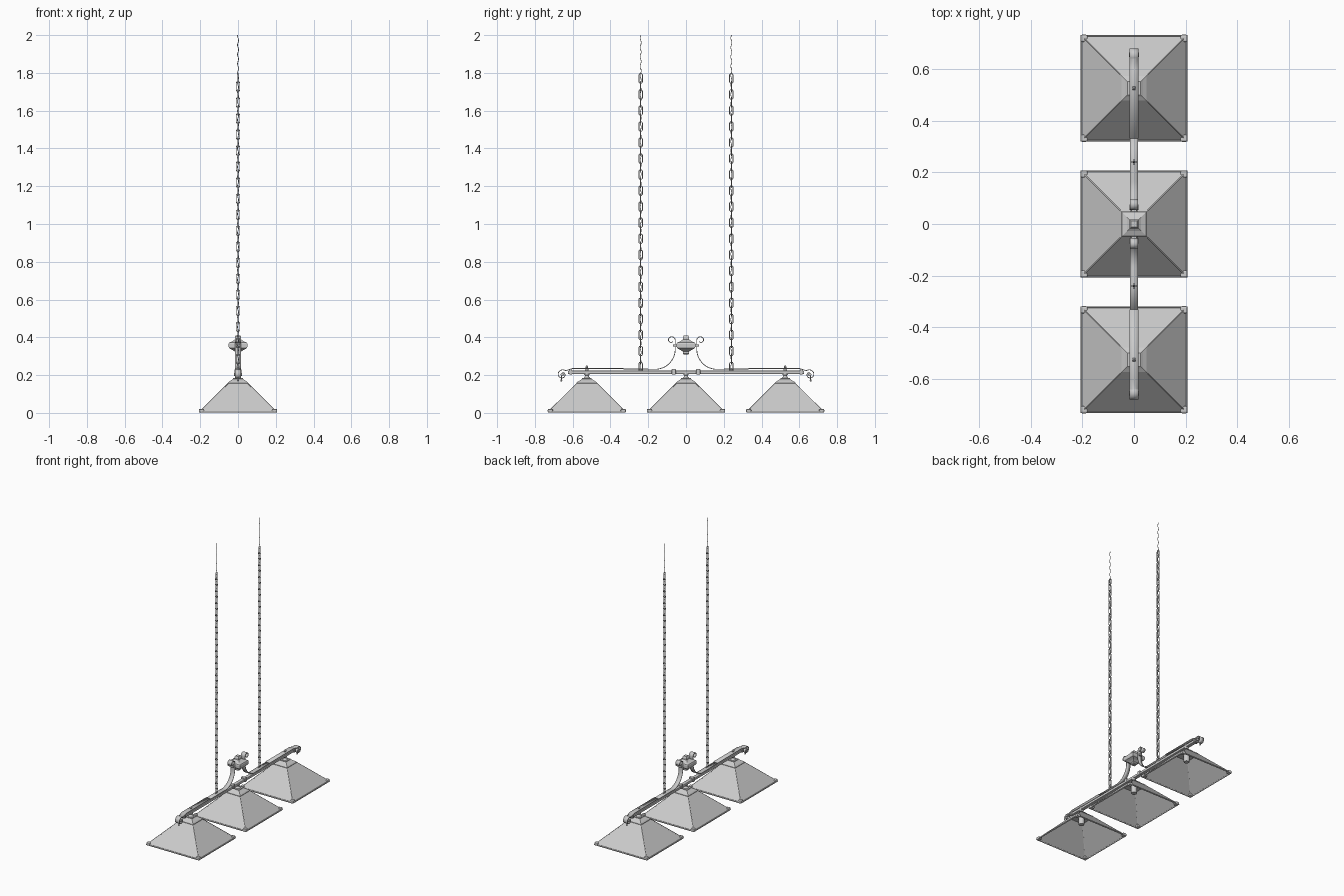
import bpy, bmesh, math
from mathutils import Vector

if "Cube" in bpy.data.objects:
    bpy.data.objects.remove(bpy.data.objects["Cube"])

PI = math.pi


def finish(name, bm, thick=0, smooth=False):
    bmesh.ops.recalc_face_normals(bm, faces=bm.faces[:])
    me = bpy.data.meshes.new(name)
    bm.to_mesh(me)
    bm.free()
    ob = bpy.data.objects.new(name, me)
    bpy.context.collection.objects.link(ob)
    if thick:
        m = ob.modifiers.new("thickness", 'SOLIDIFY')
        m.thickness = thick
        m.offset = 0
    if smooth:
        shade(ob)
    return ob


def shade(ob):
    bpy.ops.object.select_all(action='DESELECT')
    ob.select_set(True)
    bpy.context.view_layer.objects.active = ob
    bpy.ops.object.shade_smooth_by_angle(angle=math.radians(40))


def loft(name, profile, y=0, sides=4, caps=True, thick=0):
    """Stack of rings from (half width, z); 4 sides gives square sections."""
    bm = bmesh.new()
    rings = []
    for r, z in profile:
        k = r * math.sqrt(2) if sides == 4 else r
        rings.append([bm.verts.new((k * math.cos(PI / 4 + 2 * PI * i / sides),
                                    y + k * math.sin(PI / 4 + 2 * PI * i / sides), z))
                      for i in range(sides)])
    for a, b in zip(rings, rings[1:]):
        for i in range(sides):
            j = (i + 1) % sides
            bm.faces.new((a[i], a[j], b[j], b[i]))
    if caps:
        bm.faces.new(rings[0])
        bm.faces.new(rings[-1])
    return finish(name, bm, thick, sides > 4)


def tubes(name, paths, radius, cyclic=False, res=1):
    """Round rods along a list of point paths."""
    cu = bpy.data.curves.new(name, 'CURVE')
    cu.dimensions = '3D'
    cu.bevel_depth = radius
    cu.bevel_resolution = res
    cu.use_fill_caps = True
    for pts in paths:
        sp = cu.splines.new('POLY')
        sp.points.add(len(pts) - 1)
        for p, co in zip(sp.points, pts):
            p.co = (*co, 1)
        sp.use_cyclic_u = cyclic
    ob = bpy.data.objects.new(name, cu)
    bpy.context.collection.objects.link(ob)
    bpy.ops.object.select_all(action='DESELECT')
    ob.select_set(True)
    bpy.context.view_layer.objects.active = ob
    bpy.ops.object.convert(target='MESH')
    shade(bpy.context.object)


def box(name, center, size, bevel=0):
    bm = bmesh.new()
    bmesh.ops.create_cube(bm, size=1)
    for v in bm.verts:
        v.co = Vector([v.co[i] * size[i] + center[i] for i in range(3)])
    if bevel:
        bmesh.ops.bevel(bm, geom=bm.edges[:], offset=bevel, segments=2,
                        affect='EDGES', profile=0.5)
    return finish(name, bm)


def ribbon(name, pts, width, thick=0.004):
    """Flat metal band following (y, z) points."""
    bm = bmesh.new()
    rows = [[bm.verts.new((s * width / 2, y, z)) for s in (-1, 1)] for y, z in pts]
    for a, b in zip(rows, rows[1:]):
        bm.faces.new((a[0], a[1], b[1], b[0]))
    return finish(name, bm, thick, True)


def arc(cy, cz, r0, r1, a0, a1, n):
    out = []
    for i in range(n + 1):
        t = i / n
        a, r = math.radians(a0 + (a1 - a0) * t), r0 + (r1 - r0) * t
        out.append((cy + r * math.cos(a), cz + r * math.sin(a)))
    return out


# Three pyramid shades with rims, hips, corner pieces, caps and stems
B, T, ZT = 0.203, 0.05, 0.158
corners = [(-1, -1), (1, -1), (1, 1), (-1, 1)]
for label, y in (("left", -0.525), ("middle", 0), ("right", 0.525)):
    loft(label + "_shade", [(B, 0.006), (T, ZT)], y, caps=False, thick=0.003)
    tubes(label + "_shade_rim", [[(B * sx, y + B * sy, 0.006) for sx, sy in corners]],
          0.005, True)
    tubes(label + "_shade_hips",
          [[(B * sx, y + B * sy, 0.006), (T * sx, y + T * sy, ZT)] for sx, sy in corners],
          0.003)
    for i, (sx, sy) in enumerate(corners):
        box(f"{label}_corner_{i}", (sx * 0.193, y + sy * 0.193, 0.011),
            (0.028, 0.028, 0.02), 0.006)
    loft(label + "_cap", [(0.055, 0.15), (0.055, 0.158), (0.048, 0.165), (0.034, 0.174),
                          (0.026, 0.18), (0.026, 0.184)], y)
    loft(label + "_stem", [(0.018, 0.184), (0.012, 0.19), (0.009, 0.197),
                           (0.014, 0.203), (0.014, 0.21)], y, 16)
    loft(label + "_socket", [(0.018, 0.1), (0.02, 0.115), (0.02, 0.152)], y, 16)
    if y:
        loft(label + "_finial", [(0.009, 0.22), (0.009, 0.23), (0.006, 0.236),
                                 (0.008, 0.243), (0.003, 0.25)], y, 12)

# Main bar with end blocks
box("main_bar", (0, 0, 0.215), (0.026, 1.25, 0.018), 0.004)

for label, s in (("left", -1), ("right", 1)):
    # End scroll bands
    pts = [(0.33, 0.235), (0.6, 0.235)] + arc(0.655, 0.203, 0.027, 0.011, 130, -260, 28)
    ribbon(label + "_end_scroll", [(s * y, z) for y, z in pts], 0.034)
    tubes(label + "_end_pin", [[(-0.02, s * 0.655, 0.203), (0.02, s * 0.655, 0.203)]],
          0.009, res=2)
    loft(label + "_end_drop", [(0.002, 0.165), (0.005, 0.17), (0.003, 0.178),
                               (0.003, 0.2)], s * 0.66, 10)
    # Centre scroll arms sweeping up to the ornament
    pts = [(0.33, 0.232), (0.23, 0.232)] + arc(0.165, 0.336, 0.105, 0.108, 275, 180, 14)
    pts += arc(0.078, 0.385, 0.022, 0.01, 200, -140, 20)
    ribbon(label + "_centre_scroll", [(s * y, z) for y, z in pts], 0.032)
    box(label + "_scroll_clamp", (0, s * 0.065, 0.218), (0.036, 0.022, 0.03), 0.004)
    box(label + "_outer_clamp", (0, s * 0.61, 0.218), (0.036, 0.014, 0.03), 0.004)

    # Chain: alternating oval links
    cy, n, z0, z1 = s * 0.24, 37, 0.222, 1.792
    pitch = (z1 - z0) / n
    links = []
    for i in range(n):
        zc, link = z0 + (i + 0.5) * pitch, []
        half = pitch / 2 - 0.005
        for k in range(16):
            a = 2 * PI * (k + 0.5) / 16
            u = 0.0095 * math.cos(a)
            w = 0.0095 * math.sin(a) + math.copysign(half, math.sin(a))
            link.append((u, cy, zc + w) if i % 2 else (0, cy + u, zc + w))
        links.append(link)
    tubes(label + "_chain", links, 0.0025, True)
    loft(label + "_chain_base", [(0.011, 0.222), (0.011, 0.227), (0.005, 0.232)], cy, 12)
    # Cable winding through the chain to the top
    tubes(label + "_cable",
          [[(0.003 * math.sin(t * 0.75), cy + 0.003 * math.cos(t * 0.75),
             0.22 + t * 1.78 / 300) for t in range(301)]], 0.0018)

# Central square ornament held between the scrolls
loft("centre_ornament",
     [(0.012, 0.31), (0.017, 0.315), (0.017, 0.324), (0.028, 0.333), (0.046, 0.342),
      (0.049, 0.349), (0.049, 0.366), (0.046, 0.372), (0.028, 0.38), (0.017, 0.388),
      (0.017, 0.4), (0.012, 0.41)])
box("ornament_tie", (0, 0, 0.357), (0.022, 0.14, 0.012), 0.002)
